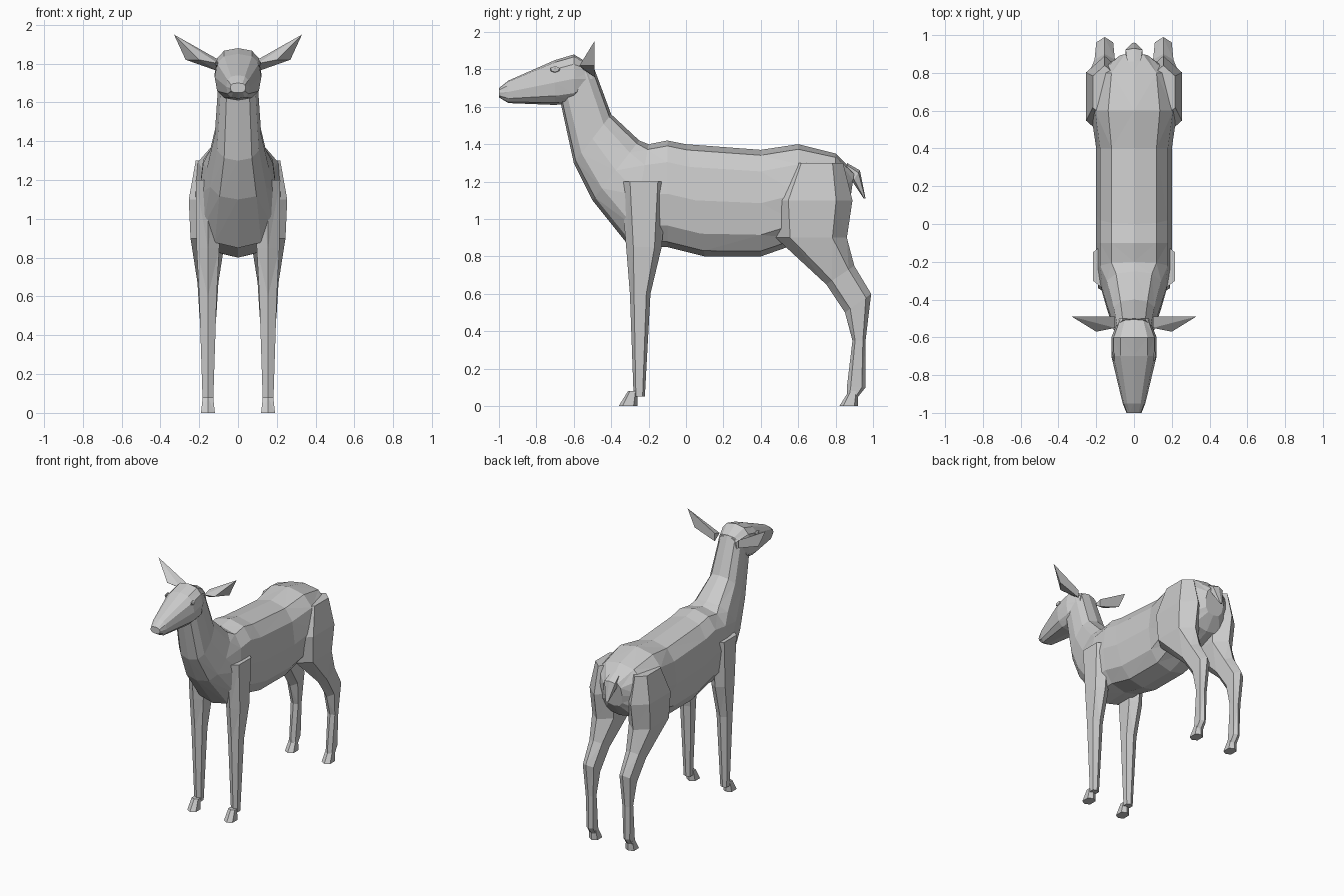
import bpy
import bmesh
import math
from mathutils import Vector

default_cube = bpy.data.objects.get("Cube")
if default_cube:
    bpy.data.objects.remove(default_cube, do_unlink=True)

coat_colour = (.6, .6, .6, 1)
coat = bpy.data.materials.new("pale grey coat")
coat.use_nodes = True
coat.diffuse_color = coat_colour
coat.node_tree.nodes["Principled BSDF"].inputs["Base Color"].default_value = coat_colour


def finish(bm, name, mirrored=False):
    """Turn the bmesh into an object, repeated on the right side if paired."""
    bmesh.ops.recalc_face_normals(bm, faces=bm.faces)
    mesh = bpy.data.meshes.new(name)
    bm.to_mesh(mesh)
    bm.free()
    mesh.materials.append(coat)
    part = bpy.data.objects.new(name, mesh)
    bpy.context.collection.objects.link(part)
    if mirrored:
        part.modifiers.new("other side", 'MIRROR').use_mirror_merge = False
    return part


def slanted(first_y, first_z, second_y, second_z, width):
    """Ring whose plane passes through two points on the side outline."""
    return Vector((0, first_y, first_z)), Vector((0, second_y, second_z)), width


def upright(y, top, bottom, width):
    return slanted(y, top, y, bottom, width)


def level(z, front, back, width):
    return slanted(front, z, back, z, width)


def rounded(value):
    """Push a sine or cosine outwards to give a boxier outline."""
    return math.copysign(abs(value) ** .75, value)


def loft(name, rings, sides, centre_x=0):
    """Skin a row of boxy rounded rings with flat triangles."""
    bm = bmesh.new()
    loops = []
    for first, second, width in rings:
        middle, reach = (first + second) / 2, (first - second) / 2
        loop = []
        for step in range(sides):
            angle = math.tau * step / sides
            across = Vector((centre_x + width * rounded(math.sin(angle)), 0, 0))
            loop.append(bm.verts.new(middle + across + reach * rounded(math.cos(angle))))
        loops.append(loop)
    for lower, upper in zip(loops, loops[1:]):
        for step in range(sides):
            bm.faces.new((lower[step - 1], lower[step], upper[step], upper[step - 1]))
    bmesh.ops.triangulate(bm, faces=bm.faces)
    bm.faces.new(loops[0])
    bm.faces.new(loops[-1])
    return finish(bm, name, mirrored=centre_x > 0)


# Trunk from rump to shoulders, then the neck rising into the skull
loft("trunk_and_neck", [
    slanted(.9, 1.25, .87, 1.05, .08),
    upright(.8, 1.35, .95, .2),
    upright(.6, 1.4, .87, .23),
    upright(.4, 1.37, .8, .2),
    slanted(0, 1.4, .1, .8, .2),
    upright(-.1, 1.42, .85, .2),
    slanted(-.2, 1.4, -.3, .85, .2),
    slanted(-.25, 1.42, -.5, 1.1, .16),
    slanted(-.4, 1.56, -.6, 1.3, .12),
    slanted(-.5, 1.83, -.67, 1.62, .1),
], sides=12)

# Head, from the back of the skull to the nose
loft("head", [
    upright(-.5, 1.82, 1.68, .08),
    upright(-.6, 1.88, 1.62, .12),
    upright(-.7, 1.85, 1.61, .12),
    upright(-.95, 1.74, 1.62, .06),
    upright(-1, 1.7, 1.65, .04),
], sides=12)

# Tail, hanging off the rump
loft("tail", [
    upright(.86, 1.3, 1.24, .04),
    slanted(.93, 1.26, .89, 1.2, .05),
    level(1.11, .96, .95, .01),
], sides=6)

# Legs, with shoulders and thighs sunk into the trunk
leg_x = .155
loft("front_legs", [
    level(1.2, -.35, -.1, .07),
    level(.85, -.32, -.13, .065),
    level(.6, -.3, -.19, .05),
    level(.05, -.28, -.22, .03),
], sides=6, centre_x=leg_x)
loft("hind_legs", [
    level(1.3, .56, .84, .07),
    level(1.1, .46, .89, .11),
    level(.9, .48, .86, .1),
    slanted(.75, .65, .9, .75, .06),
    slanted(.85, .5, .99, .6, .05),
    level(.35, .89, .96, .035),
    level(.1, .86, .96, .03),
    level(.05, .86, .92, .03),
], sides=6, centre_x=leg_x)

# Hooves, flaring forwards from the heel
for name, heel in (("front_hooves", -.26), ("hind_hooves", .92)):
    loft(name, [
        level(.08, heel - .05, heel, .03),
        level(0, heel - .1, heel, .04),
    ], sides=6, centre_x=leg_x)

# Leaf-shaped ears with a folded front
ears = bmesh.new()
for x, z in ((.1, 1.76), (.1, 1.82), (.22, 1.87), (.33, 1.95), (.27, 1.82)):
    ears.verts.new((x, -.49, z))
ears.verts.new((.2, -.57, 1.82))
ears.verts.new((.1, -.55, 1.8))
bmesh.ops.convex_hull(ears, input=ears.verts)
finish(ears, "ears", mirrored=True)

# Eyes, flattened against the cheeks
eyes = bmesh.new()
bmesh.ops.create_icosphere(eyes, subdivisions=1, radius=.03)
bmesh.ops.scale(eyes, vec=(.3, 1, .6), verts=eyes.verts)
bmesh.ops.translate(eyes, vec=(.11, -.7, 1.8), verts=eyes.verts)
finish(eyes, "eyes", mirrored=True)
